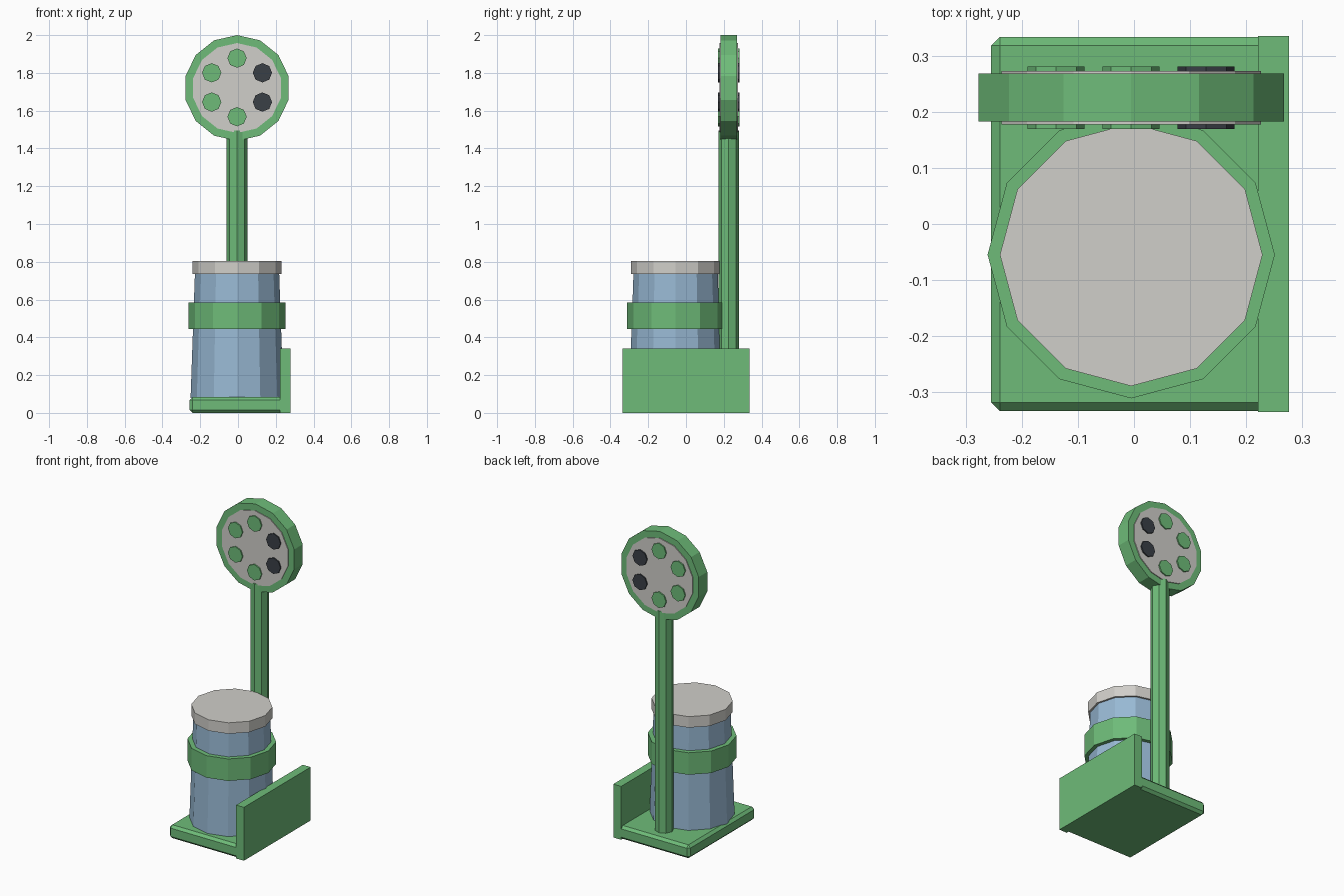
import bpy
import bmesh
from math import pi, sin, cos
from mathutils import Matrix

cube = bpy.data.objects.get("Cube")
if cube:
    bpy.data.objects.remove(cube, do_unlink=True)


def make_material(name, rgb):
    mat = bpy.data.materials.new(name)
    mat.use_nodes = True
    colour = (*rgb, 1)
    mat.diffuse_color = colour
    mat.node_tree.nodes["Principled BSDF"].inputs["Base Color"].default_value = colour
    return mat


GREEN = make_material("leaf green", (0.156, 0.50, 0.19))
GREY = make_material("warm grey", (0.63, 0.62, 0.585))
BLUE = make_material("steel blue", (0.314, 0.485, 0.658))
DARK = make_material("charcoal", (0.042, 0.050, 0.061))


def add_object(name, bm, mat):
    mesh = bpy.data.meshes.new(name)
    bm.to_mesh(mesh)
    bm.free()
    mesh.materials.append(mat)
    obj = bpy.data.objects.new(name, mesh)
    bpy.context.collection.objects.link(obj)
    return obj


def box(name, low, high, mat, bevel=0):
    size = [b - a for a, b in zip(low, high)]
    middle = [(a + b) / 2 for a, b in zip(low, high)]
    bm = bmesh.new()
    bmesh.ops.create_cube(bm, size=1, matrix=Matrix.Translation(middle) @ Matrix.Diagonal((*size, 1)))
    obj = add_object(name, bm, mat)
    if bevel:
        mod = obj.modifiers.new("chamfer", "BEVEL")
        mod.width = bevel
        mod.segments = 1
    return obj


def prism(name, sides, x, y, z0, z1, r0, r1, mat):
    """Upright prism with a corner on the x axis."""
    bm = bmesh.new()
    bmesh.ops.create_cone(bm, cap_ends=True, segments=sides, radius1=r0, radius2=r1, depth=z1 - z0,
                          matrix=Matrix.Translation((x, y, (z0 + z1) / 2)))
    return add_object(name, bm, mat)


def disc(name, sides, x, z, y0, y1, radius, mat):
    """Prism facing the front, with a corner at the top."""
    bm = bmesh.new()
    place = Matrix.Translation((x, (y0 + y1) / 2, z)) @ Matrix.Rotation(pi / 2, 4, "X")
    bmesh.ops.create_cone(bm, cap_ends=True, segments=sides, radius1=radius, radius2=radius,
                          depth=y1 - y0, matrix=place)
    return add_object(name, bm, mat)


CX = -0.005

# Base tray and its tall side board
box("base", (-0.256, -0.335, 0), (0.24, 0.335, 0.085), GREEN, bevel=0.016)
box("side_board", (0.222, -0.336, 0), (0.277, 0.336, 0.34), GREEN)

# Barrel with band and lid
prism("barrel", 12, CX, -0.055, 0.08, 0.74, 0.246, 0.223, BLUE)
prism("barrel_band", 12, CX, -0.055, 0.445, 0.585, 0.257, 0.257, GREEN)
prism("barrel_lid", 12, CX, -0.055, 0.735, 0.805, 0.235, 0.235, GREY)

# Post and round sign
post_y, sign_z = 0.226, 1.72
prism("post", 8, CX, post_y, 0.08, 1.495, 0.055, 0.055, GREEN)
disc("sign_rim", 14, CX, sign_z, post_y - 0.043, post_y + 0.043, 0.28, GREEN)
disc("sign_face", 14, CX, sign_z, post_y - 0.048, post_y + 0.048, 0.238, GREY)

# Ring of studs through the sign; the two on the left side are dark
for i in range(6):
    angle = i * pi / 3
    disc(f"sign_stud_{i + 1}", 8, CX + 0.155 * sin(angle), sign_z + 0.003 + 0.155 * cos(angle),
         post_y - 0.056, post_y + 0.056, 0.051, DARK if i in (1, 2) else GREEN)
